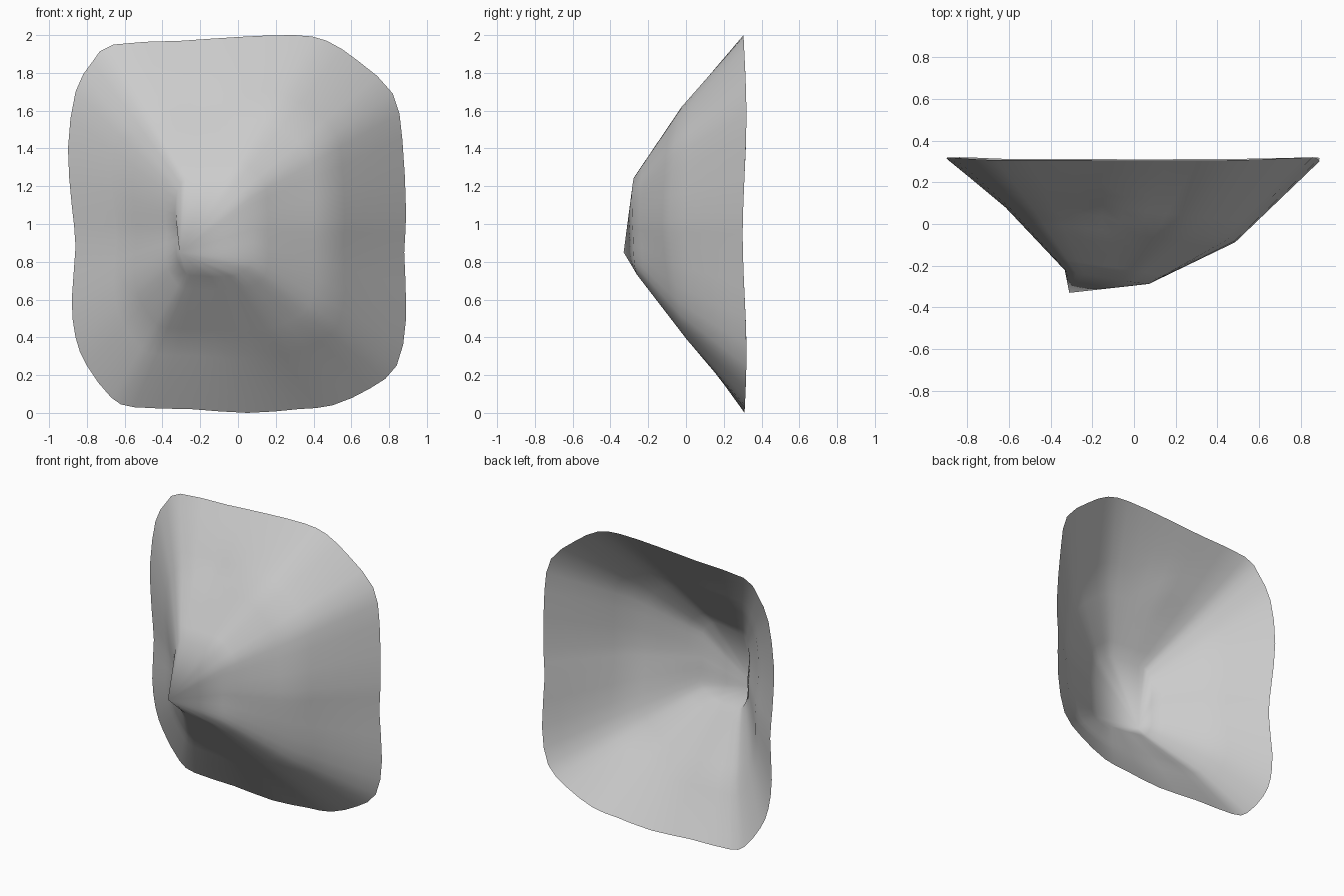
import bpy
import bmesh
import math
from mathutils import Vector

default_cube = bpy.data.objects.get("Cube")
if default_cube:
    bpy.data.objects.remove(default_cube, do_unlink=True)

grey = bpy.data.materials.new("plain grey")
grey.use_nodes = True
grey.diffuse_color = (0.6, 0.6, 0.6, 1)
grey.node_tree.nodes["Principled BSDF"].inputs["Base Color"].default_value = grey.diffuse_color

# Outline of the open rim, clockwise seen from the front (x, z)
rim_outline = [
    (.3, 2), (.47, 1.97), (.64, 1.86), (.82, 1.69), (.87, 1.45), (.89, 1.05),
    (.88, .85), (.89, .5), (.84, .25), (.7, .13), (.5, .04), (.32, .02),
    (.05, 0), (-.25, .02), (-.55, .03), (-.67, .08), (-.8, .25), (-.86, .4),
    (-.88, .6), (-.86, .88), (-.88, 1.1), (-.9, 1.4), (-.86, 1.7),
    (-.77, 1.86), (-.66, 1.95), (-.3, 1.97), (0, 1.99),
]


def rounded(outline):
    """Add a smoothly placed midpoint to every side of a closed outline."""
    points = [Vector(p) for p in outline]
    result = []
    for i, point in enumerate(points):
        before, after = points[i - 1], points[(i + 1) % len(points)]
        beyond = points[(i + 2) % len(points)]
        result.append(point)
        result.append((point + after) * .5625 - (before + beyond) * .0625)
    return result


def crown_point(x, z):
    """Matching point on the edge of the raised crown for a rim point."""
    crown_x = -.125 + x * .23
    crown_z = .72 + z * .265
    crown_y = -.25 - .16 * (crown_x + .125) - .01 * (z - 1)
    return Vector((crown_x, crown_y, crown_z))


def wall_point(x, z, t):
    """Point on the sloping wall; t runs from the crown to the rim."""
    rim = Vector((x, .31 + .01 * math.sin(5 * z), z))
    point = crown_point(x, z).lerp(rim, t)
    # The wall bellies out on the left and is slightly hollow on the right
    angle = math.atan2(z - 1, x)
    belly = (-.012 - .067 * math.cos(angle) - .015 * math.sin(angle)
             - .017 * math.cos(2 * angle))
    point.y += belly * 2 * min(t, 1 - t)
    # Shallow dent high on the wall
    distance = math.hypot(point.x + .2, point.z - 1.64)
    point.y += .02 * math.exp(-(distance / .07) ** 2)
    return point


# Wall of the thin open shell, in rings from the rim to the crown
bm = bmesh.new()
rim_points = rounded(rim_outline)
count = len(rim_points)
steps = 10
rings = []
for step in range(steps, -1, -1):
    rings.append([bm.verts.new(wall_point(x, z, step / steps)) for x, z in rim_points])
for outer, inner in zip(rings, rings[1:]):
    for i in range(count):
        j = (i + 1) % count
        bm.faces.new((outer[i], inner[i], inner[j], outer[j]))

# Crown rising to an off-centre tip, undercut below it
tip = bm.verts.new((-.31, -.33, .85))
for i in range(count):
    bm.faces.new((rings[-1][i], tip, rings[-1][(i + 1) % count]))

# Smooth shading with only the folds kept sharp
for face in bm.faces:
    face.smooth = True
for edge in bm.edges:
    edge.smooth = edge.calc_face_angle(0) < .9

mesh = bpy.data.meshes.new("shell")
bm.to_mesh(mesh)
bm.free()
mesh.materials.append(grey)
shell = bpy.data.objects.new("shell", mesh)
bpy.context.collection.objects.link(shell)
